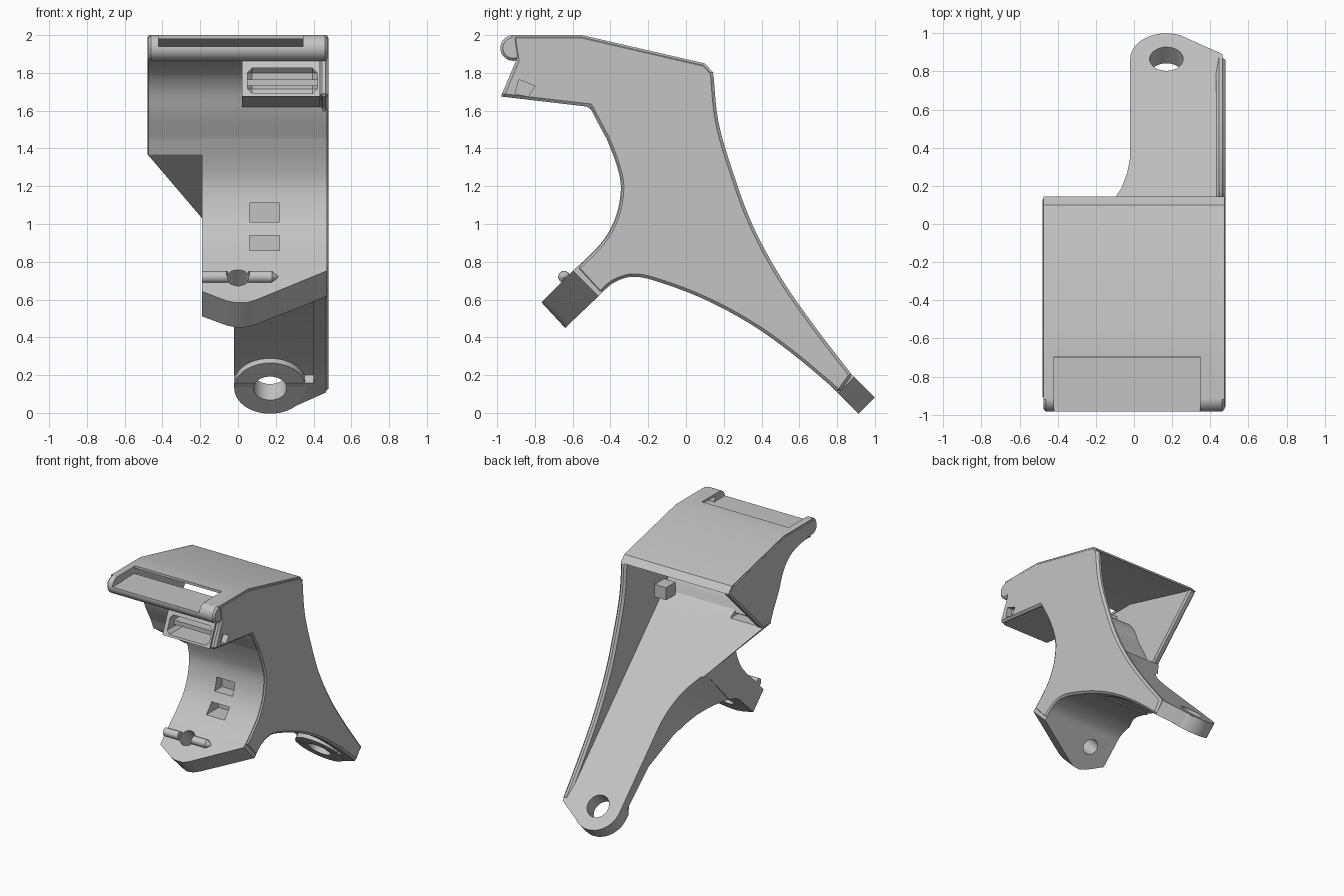
import bpy, bmesh, math
from mathutils import Vector

if "Cube" in bpy.data.objects:
    bpy.data.objects.remove(bpy.data.objects["Cube"])

grey = bpy.data.materials.new("plain grey")
grey.use_nodes = True
grey.diffuse_color = (0.55, 0.55, 0.55, 1)
grey.node_tree.nodes["Principled BSDF"].inputs["Base Color"].default_value = grey.diffuse_color


def finish(name, bm):
    bmesh.ops.recalc_face_normals(bm, faces=bm.faces)
    mesh = bpy.data.meshes.new(name)
    bm.to_mesh(mesh)
    bm.free()
    ob = bpy.data.objects.new(name, mesh)
    mesh.materials.append(grey)
    bpy.context.collection.objects.link(ob)
    return ob


def extrude(name, points, shift):
    bm = bmesh.new()
    face = bm.faces.new([bm.verts.new(p) for p in points])
    new = bmesh.ops.extrude_face_region(bm, geom=[face])["geom"]
    bmesh.ops.translate(bm, vec=shift, verts=[v for v in new if isinstance(v, bmesh.types.BMVert)])
    return finish(name, bm)


def prism(name, yz, x0, x1):
    return extrude(name, [(x0, y, z) for y, z in yz], (x1 - x0, 0, 0))


def box(name, x, y, z):
    return prism(name, [(y[0], z[0]), (y[1], z[0]), (y[1], z[1]), (y[0], z[1])], *x)


def hull(name, points):
    bm = bmesh.new()
    for p in points:
        bm.verts.new(p)
    bmesh.ops.convex_hull(bm, input=bm.verts)
    return finish(name, bm)


def rod(name, start, end, r, sides=40):
    start, end = Vector(start), Vector(end)
    bm = bmesh.new()
    turn = (end - start).to_track_quat('Z', 'Y').to_matrix().to_4x4()
    turn.translation = (start + end) / 2
    bmesh.ops.create_cone(bm, cap_ends=True, segments=sides, radius1=r, radius2=r,
                          depth=(end - start).length, matrix=turn)
    return finish(name, bm)


def apply(ob, mod):
    bpy.context.view_layer.objects.active = ob
    bpy.ops.object.modifier_apply(modifier=mod.name)


def cut(ob, tool, mode='DIFFERENCE', keep=False):
    mod = ob.modifiers.new("cut", 'BOOLEAN')
    mod.object, mod.operation, mod.solver = tool, mode, 'EXACT'
    apply(ob, mod)
    if not keep:
        bpy.data.objects.remove(tool)


def bevel(ob, width, clamp=True):
    mod = ob.modifiers.new("bevel", 'BEVEL')
    mod.width, mod.segments, mod.limit_method = width, 1, 'ANGLE'
    mod.angle_limit = math.radians(35)
    mod.use_clamp_overlap = clamp
    apply(ob, mod)


def smooth(pts, n=6):
    # Catmull-Rom curve through the given points
    p = [Vector(q) for q in [pts[0]] + pts + [pts[-1]]]
    out = []
    for a, b, c, d in zip(p, p[1:], p[2:], p[3:]):
        for i in range(n):
            t = i / n
            out.append(tuple(0.5 * (2 * b + (c - a) * t + (2 * a - 5 * b + 4 * c - d) * t * t
                                    + (3 * b - a - 3 * c + d) * t ** 3)))
    return out + [tuple(pts[-1])]


# Shared side curves, as (y, z)
front_arc = smooth([(-.42, 1.45), (-.37, 1.32), (-.345, 1.2), (-.365, 1.06),
                    (-.42, .94), (-.5, .845), (-.58, .77)])
under_arch = smooth([(-.45, .63), (-.38, .69), (-.28, .72), (-.15, .695), (.1, .6),
                     (.35, .465), (.58, .3), (.81, .105)])
rear_arc = smooth([(.88, .2), (.68, .46), (.5, .72), (.35, 1.0), (.24, 1.3), (.17, 1.55), (.145, 1.8)])
hood_front = smooth([(-.9, 1.865), (-.78, 1.86), (-.64, 1.815), (-.55, 1.72), (-.49, 1.58),
                     (-.42, 1.45)]) + front_arc[1:5]
roof_line = [(.145, 1.8), (.1, 1.85), (-.55, 2), (-.92, 2)]

# Side plate with a small window beside the strap holder
plate = prism("side_plate", front_arc + under_arch + rear_arc + roof_line[1:]
              + [(-.9, 1.865), (-.98, 1.675), (-.51, 1.62)], .43, .48)
bevel(plate, .016, clamp=False)
cut(plate, prism("side_hole_cutter", [(-.885, 1.765), (-.905, 1.69), (-.835, 1.675), (-.8, 1.73)], .4, .6))

# Front band with its tongue
band = prism("front_band", front_arc + [(-.765, .585), (-.64, .45)] + under_arch[:13]
             + [(.03, 1.05), (-.3, 1.38)], -.19, .47)
diag = math.sqrt(.5)
outline = [(.6, -.04), (.48, .02), (.1, .24), (.05, .262), (0, .268), (-.06, .25),
           (-.19, .18), (-.3, .1), (-.3, .5), (.6, .5)]
cut(band, extrude("tongue_cutter", [(x, -.68 - s * diag, .87 - s * diag) for x, s in outline], (0, .4, -.4)))
cut(band, rod("hole_cutter", (0, -.8, .88), (0, -.4, .48), .06))
for z, y, h in ((1.06, -.36, .05), (.9, -.45, .04)):
    cut(band, box("pocket_cutter", (.06, .22), (y - .1, y + .12), (z - h, z + h)))
locating_rib = rod("locating_rib", (-.19, -.645, .72), (.18, -.645, .72), .032, 16)
rib_tip = hull("rib_tip", [(.18, -.645 + .032 * math.cos(a), .72 + .032 * math.sin(a))
                           for a in (i * math.pi / 4 for i in range(8))] + [(.215, -.645, .72)])
cut(locating_rib, rod("rib_cutter", (0, -.8, .88), (0, -.4, .48), .062))

# Rear strap, slightly hollowed underneath, ending in a rounded lug with a boss
strap = prism("rear_strap", [(-.3, 1.38), (1.1, -.02), (1.0, -.085)] + under_arch[:11:-1], -.5, .48)
lug = [(.17 + .19 * math.cos(a), .865 + .19 * diag * math.sin(a))
       for a in (math.radians(d) for d in range(68, 181, 8))]
plan = [(.465, .89)] + lug + [(-.02, .35), (-.035, .27), (-.065, .19), (-.11, .12), (-.19, .03),
                              (-.19, -.32), (.465, -.32)]
cut(strap, extrude("strap_cutter", [(x, y + .1, 1.08 - y + .1) for x, y in plan], (0, -.9, -.9)), 'INTERSECT')
cut(strap, prism("underside_cutter", [(.77, .2), (.5, .44), (.12, .6), (.1, .5), (.4, .25), (.72, .1)],
                 -.3, .4))
boss = rod("lug_boss", (.17, .862, .212), (.17, .78, .13), .19)
for part in (strap, boss):
    cut(part, rod("lug_hole_cutter", (.17, 1.0, .35), (.17, .6, -.05), .088))

# Wedge joining strap and hood
wedge = hull("corner_wedge", [(-.48, -.29, 1.37), (-.48, -.385, 1.37), (-.15, -.385, 1.37),
                              (-.15, -.29, 1.37), (-.19, .05, 1.03), (-.15, .06, 1.02)])

# Hood: roof, left wall, curved front and front lip
pocket = box("pocket_cutter", (-.42, .345), (-1.2, -.695), (1.94, 2.2))
roof = prism("hood_roof", roof_line + [(-.92, 1.98), (-.55, 1.98), (.08, 1.81)], -.475, .475)
lip = rod("front_lip", (-.475, -.915, 1.932), (.475, -.915, 1.932), .068)
bevel(lip, .014)
for part in (roof, lip):
    cut(part, pocket, keep=True)
bpy.data.objects.remove(pocket)
pocket_floor = box("pocket_floor", (-.45, .45), (-.92, -.7), (1.87, 1.94))
wall = prism("hood_left_wall", hood_front + [(-.29, 1.36)] + roof_line, -.48, -.425)
bevel(wall, .014)
inner = [(y + .04, z + .025) for y, z in reversed(hood_front)]
sheet = prism("hood_front_sheet", hood_front + inner, -.475, .47)

# Slotted strap holder below the lip
holder = prism("slot_holder", [(-.9, 1.865), (-.98, 1.675), (-.51, 1.62), (-.49, 1.65),
                               (-.53, 1.75), (-.62, 1.835)], .02, .435)
slot = box("slot_cutter", (.05, .42), (-1.1, -.68), (1.69, 1.825))
bevel(slot, .025)
cut(holder, slot)
slot_bar = box("slot_bar", (.04, .43), (-.88, -.8), (1.73, 1.765))
inner_clip = box("inner_clip", (.33, .44), (-.34, -.22), (1.4, 1.5))

# Smooth shading with sharp edges kept
for ob in bpy.context.collection.objects:
    if ob.type == 'MESH' and grey.name in ob.data.materials:
        bpy.ops.object.select_all(action='DESELECT')
        ob.select_set(True)
        bpy.context.view_layer.objects.active = ob
        bpy.ops.object.shade_smooth_by_angle(angle=math.radians(30))
